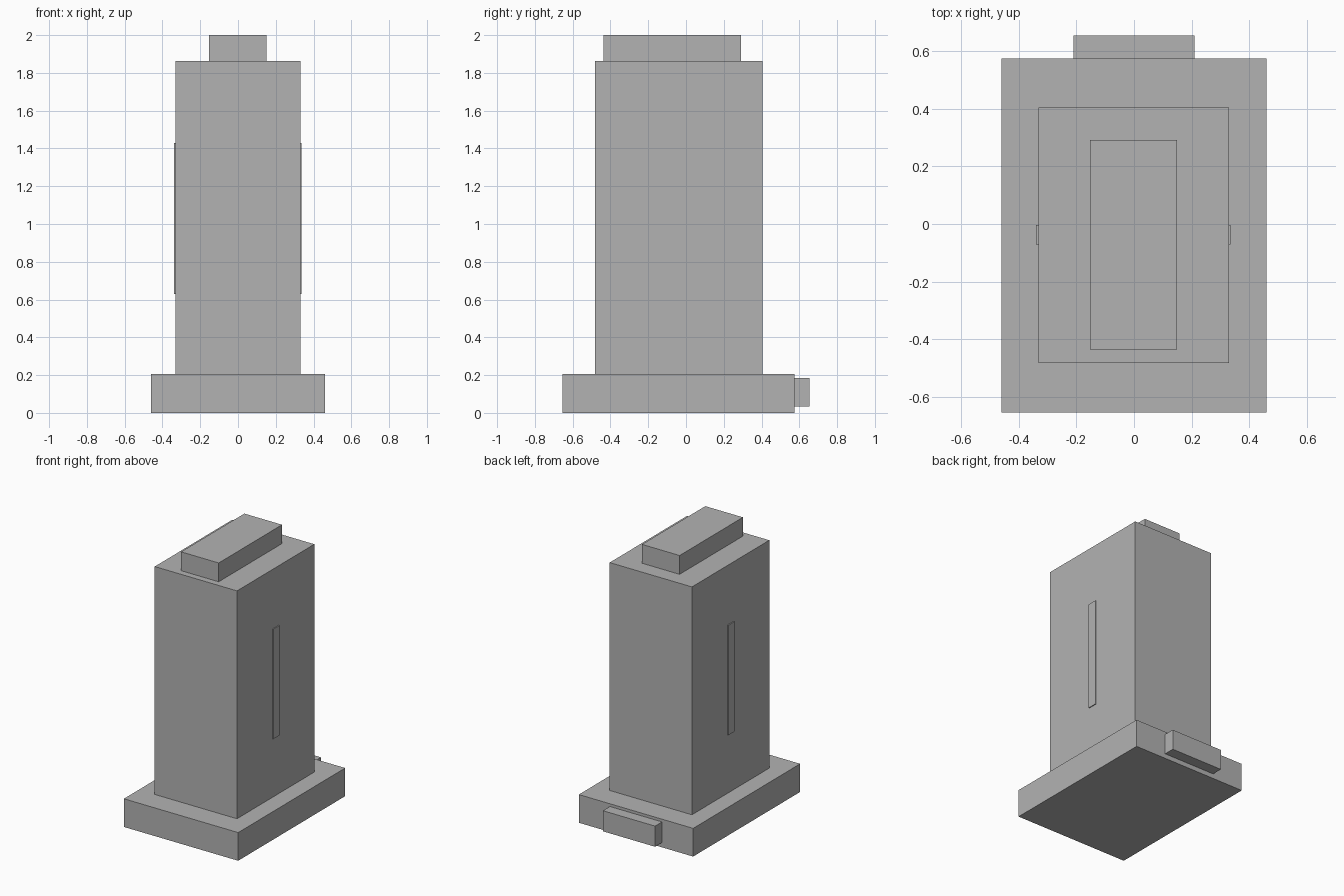
import bpy

if "Cube" in bpy.data.objects:
    bpy.data.objects.remove(bpy.data.objects["Cube"])

# One plain grey for the whole model
grey = bpy.data.materials.new("grey")
grey.diffuse_color = (0.45, 0.45, 0.45, 1)
grey.use_nodes = True
grey.node_tree.nodes["Principled BSDF"].inputs["Base Color"].default_value = grey.diffuse_color


def box(name, x, y, z):
    """Box from (min, max) ranges along each axis."""
    ranges = (x, y, z)
    bpy.ops.mesh.primitive_cube_add(size=1, location=[(a + b) / 2 for a, b in ranges])
    ob = bpy.context.object
    ob.name = name
    ob.scale = [b - a for a, b in ranges]
    bpy.ops.object.transform_apply(location=False, rotation=False, scale=True)
    ob.data.materials.append(grey)
    return ob


# Plinth with a small block on its back
box("base", (-0.46, 0.46), (-0.655, 0.575), (0, 0.205))
box("rear_block", (-0.21, 0.21), (0.575, 0.655), (0.035, 0.185))

# Tall body and top cap
box("body", (-0.332, 0.33), (-0.483, 0.406), (0.205, 1.863))
box("top_cap", (-0.153, 0.15), (-0.436, 0.292), (1.863, 2.0))

# Thin vertical strips on both sides
box("left_strip", (-0.34, -0.332), (-0.072, -0.003), (0.63, 1.43))
box("right_strip", (0.33, 0.336), (-0.072, -0.003), (0.63, 1.43))
